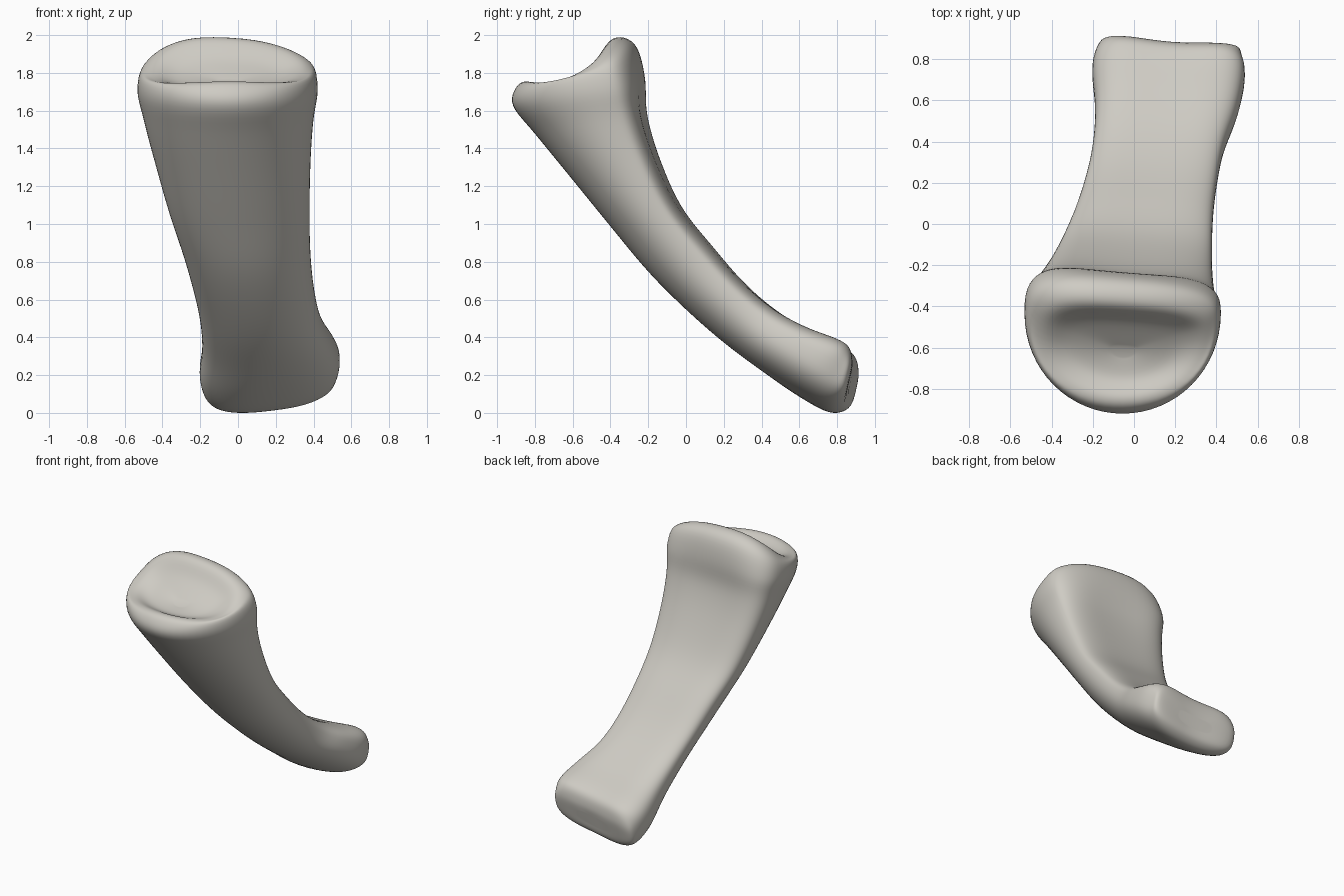
import bpy, bmesh, math
from mathutils import Vector

cube = bpy.data.objects.get("Cube")
if cube:
    bpy.data.objects.remove(cube, do_unlink=True)

SIDES, STEPS = 64, 6

# Cross-sections from the joint trough down to the far knuckle:
# front edge (y, z), back edge (y, z), right x, left x
SECTIONS = [
    (-.64, 1.75, -.60, 1.77, -.09, -.01),
    (-.75, 1.735, -.46, 1.90, -.30, .20),
    (-.84, 1.77, -.36, 2.035, -.44, .34),
    (-.90, 1.74, -.24, 2.0, -.51, .40),
    (-.92, 1.64, -.17, 1.80, -.535, .425),
    (-.80, 1.49, -.16, 1.6, -.50, .40),
    (-.62, 1.27, -.105, 1.37, -.44, .385),
    (-.40, 1.0, 0, 1.11, -.365, .38),
    (-.2, .76, .16, .90, -.29, .385),
    (0, .56, .32, .71, -.235, .405),
    (.2, .385, .48, .57, -.2, .44),
    (.4, .235, .65, .47, -.19, .505),
    (.58, .11, .82, .40, -.205, .54),
    (.74, .025, .875, .355, -.18, .525),
    (.83, .05, .885, .27, -.13, .49),
    (.855, .12, .875, .20, .06, .30),
]


def ramp(value, low, high):
    f = min(max((value - low) / (high - low), 0), 1)
    return f * f * (3 - 2 * f)


def spline(a, b, c, d, f):
    """Smooth blend from section b to section c."""
    return [q + f / 2 * (r - p + f * (2 * p - 5 * q + 4 * r - s
            + f * (3 * (q - r) + s - p))) for p, q, r, s in zip(a, b, c, d)]


def power(value, exponent):
    return math.copysign(abs(value) ** exponent, value)


def ring(section, place):
    """D-shaped loop: round front, flat hollowed back, skewed to one side."""
    fy, fz, by, bz, right, left = section
    front, back = Vector((0, fy, fz)), Vector((0, by, bz))
    knuckle = ramp(place, 9, 13)
    rim = 1 - ramp(place, 3, 5)
    sag = .11 * ((by - fy) / .48) ** 2 * (1 - ramp(place, 1.3, 3.7))
    skew = .35 * (1 - ramp(place, 6, 12))
    hollow = .18 * ramp(place, 3, 5) * (1 - .65 * ramp(place, 5, 8)) + .1 * knuckle
    widest = -.3 * (1 - knuckle)
    points = []
    for i in range(SIDES):
        angle = math.tau * i / SIDES
        c, s = math.cos(angle), math.sin(angle)
        if s >= 0:
            across = power(c, 1 - .25 * knuckle)
            depth = widest + (1 - widest) * power(s, 1 - .25 * knuckle)
        else:
            across = power(c, .65)
            depth = (1 + widest) * abs(s) ** .65
            depth *= 1 - skew * (across + 1) / 2
            depth *= 1 - hollow * (1 - across * across) ** 2
            depth = widest - depth
        p = back.lerp(front, (depth + 1) / 2)
        p.x = (left + right) / 2 + across * (left - right) / 2
        # Trough, arched crest, tilted knuckle and its pointed corner
        p.z -= sag * (1 - depth * depth) + rim * .3 * p.x ** 2 * (1 - depth) / 2
        p.z += .12 * knuckle * (p.x - .17)
        p.y += .04 * knuckle * ramp(-p.x, -.25, .15)
        points.append(p)
    return points


# Loft the bone through the sections
bm = bmesh.new()
loops = []
last = len(SECTIONS) - 1
for n in range(last):
    near = [SECTIONS[min(max(n + k, 0), last)] for k in (-1, 0, 1, 2)]
    for j in range(STEPS + (n == last - 1)):
        f = j / STEPS
        loops.append([bm.verts.new(p) for p in ring(spline(*near, f), n + f)])
for upper, lower in zip(loops, loops[1:]):
    for i in range(SIDES):
        k = (i + 1) % SIDES
        bm.faces.new((upper[i], upper[k], lower[k], lower[i]))

# Close the trough and the knuckle end
bm.faces.new(loops[0])
bm.faces.new(loops[-1])

# Soften the surface and stand it on the ground
for _ in range(4):
    bmesh.ops.smooth_vert(bm, verts=bm.verts, factor=.5,
                          use_axis_x=True, use_axis_y=True, use_axis_z=True)
bmesh.ops.recalc_face_normals(bm, faces=bm.faces)
low = min(v.co.z for v in bm.verts)
for v in bm.verts:
    v.co.z -= low
for face in bm.faces:
    face.smooth = True

mesh = bpy.data.meshes.new("finger_bone")
bm.to_mesh(mesh)
bm.free()
bone = bpy.data.objects.new("finger_bone", mesh)
bpy.context.collection.objects.link(bone)

# Bone colour
material = bpy.data.materials.new("pale_bone")
material.use_nodes = True
colour = (.62, .60, .55, 1)
material.diffuse_color = colour
material.node_tree.nodes["Principled BSDF"].inputs["Base Color"].default_value = colour
mesh.materials.append(material)
